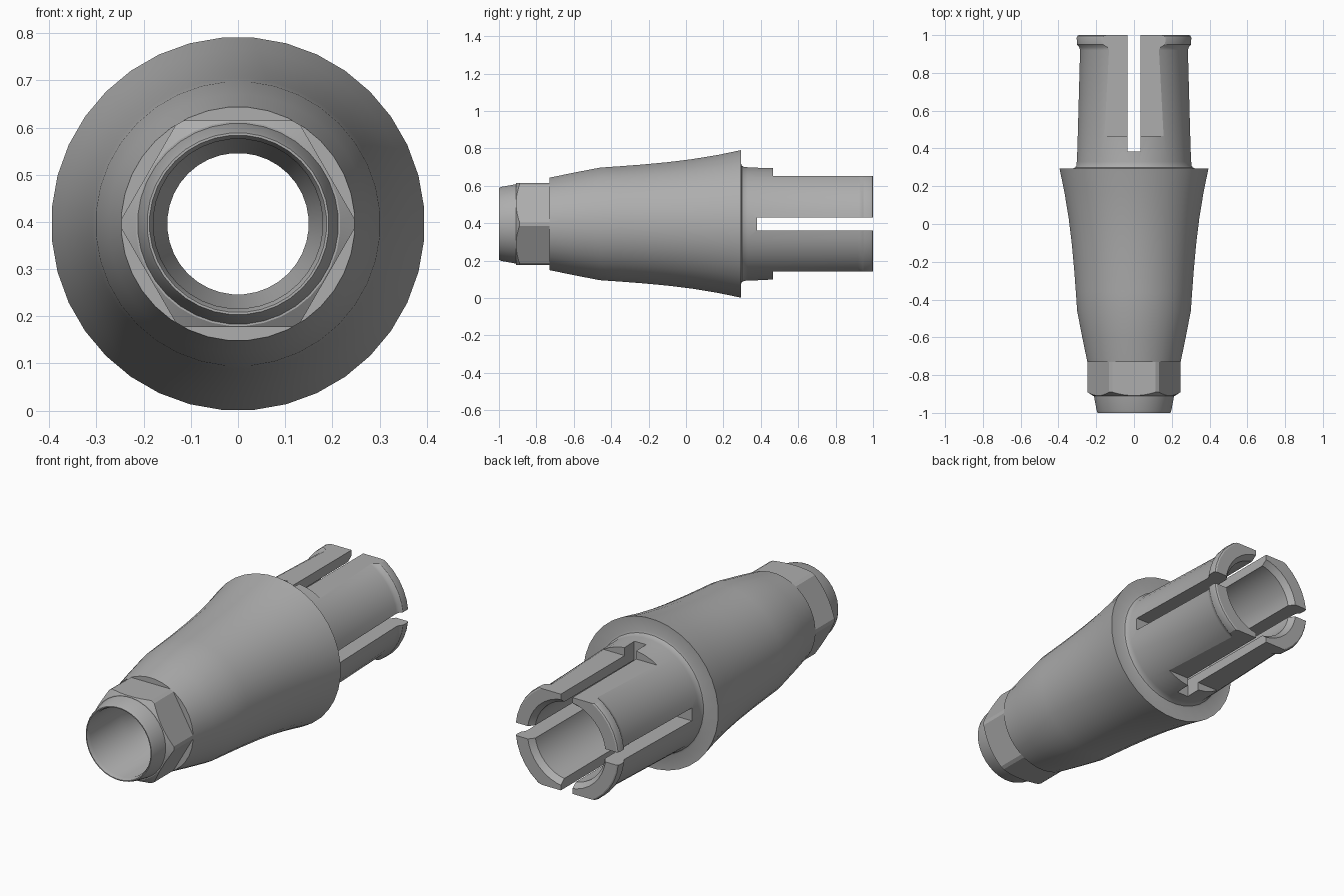
import bpy, bmesh, math
from mathutils import Matrix

cube = bpy.data.objects.get("Cube")
if cube:
    bpy.data.objects.remove(cube, do_unlink=True)

AXIS_Z = 0.396
SIDES = 36

grey = bpy.data.materials.new("plain grey")
grey.use_nodes = True
grey.diffuse_color = (0.42, 0.42, 0.42, 1)
grey.node_tree.nodes["Principled BSDF"].inputs["Base Color"].default_value = (0.42, 0.42, 0.42, 1)


def make_object(name, bm):
    bmesh.ops.recalc_face_normals(bm, faces=bm.faces)
    mesh = bpy.data.meshes.new(name)
    bm.to_mesh(mesh)
    bm.free()
    mesh.materials.append(grey)
    obj = bpy.data.objects.new(name, mesh)
    bpy.context.collection.objects.link(obj)
    return obj


def revolve(name, profile, sides=SIDES, offset=0.5):
    """Spin a closed (y, radius) loop around the long axis."""
    bm = bmesh.new()
    rings = []
    for i in range(sides):
        a = 2 * math.pi * (i + offset) / sides + math.pi / 2 * (offset > 0)
        rings.append([bm.verts.new((r * math.cos(a), y, AXIS_Z + r * math.sin(a)))
                      for y, r in profile])
    n = len(profile)
    for i in range(sides):
        p, q = rings[i], rings[(i + 1) % sides]
        for j in range(n):
            k = (j + 1) % n
            bm.faces.new((p[j], p[k], q[k], q[j]))
    return make_object(name, bm)


def box(name, x, y, z):
    """Box from three (low, high) ranges, z measured from the axis."""
    bm = bmesh.new()
    size = [hi - lo for lo, hi in (x, y, z)]
    mid = [(hi + lo) / 2 for lo, hi in (x, y, z)]
    mid[2] += AXIS_Z
    bmesh.ops.create_cube(bm, size=1, matrix=Matrix.Translation(mid) @ Matrix.Diagonal((*size, 1)))
    return make_object(name, bm)


def carve(obj, tool, operation="DIFFERENCE"):
    mod = obj.modifiers.new("carve", "BOOLEAN")
    mod.operation = operation
    mod.solver = "EXACT"
    mod.object = tool
    bpy.context.view_layer.update()
    mesh = bpy.data.meshes.new_from_object(obj.evaluated_get(bpy.context.evaluated_depsgraph_get()))
    obj.modifiers.clear()
    obj.data = mesh
    bpy.data.objects.remove(tool, do_unlink=True)


def finish(obj):
    bpy.ops.object.select_all(action="DESELECT")
    obj.select_set(True)
    bpy.context.view_layer.objects.active = obj
    bpy.ops.object.shade_smooth_by_angle(angle=math.radians(25))


# Sleeve: nose, tapered body, shoulder and split collar around one bore
outer = [(-1, 0.193), (-0.985, 0.199), (-0.91, 0.213), (-0.89, 0.205), (-0.73, 0.205),
         (-0.73, 0.248), (-0.6, 0.275), (-0.46, 0.302), (-0.36, 0.309), (-0.24, 0.318),
         (-0.1, 0.331), (0.03, 0.347), (0.17, 0.37), (0.295, 0.396),
         (0.295, 0.322), (0.299, 0.312), (0.31, 0.306), (0.33, 0.304),
         (0.92, 0.288), (0.935, 0.292), (0.95, 0.304), (0.985, 0.306), (0.996, 0.302), (1, 0.295)]
bore = [(1, 0.23), (0.97, 0.207), (0.36, 0.205), (0.3, 0.15), (-0.65, 0.15),
        (-0.72, 0.18), (-0.98, 0.18), (-1, 0.188)]
sleeve = revolve("sleeve", outer + bore)

# Flats above and below the collar
for side in (-1, 1):
    carve(sleeve, box("flat_cutter", (-0.5, 0.5), (0.465, 1.2), sorted((side * 0.255, side * 0.6))))

# Crossed slots that split the collar into four fingers
carve(sleeve, box("upright_slot", (-0.034, 0.034), (0.385, 1.2), (-0.5, 0.5)))
carve(sleeve, box("level_slot", (-0.5, 0.5), (0.38, 1.2), (-0.034, 0.034)))
finish(sleeve)

# Hexagonal nut with its front corners chamfered
nut = revolve("hex_nut", [(-0.91, 0.253), (-0.72, 0.253), (-0.72, 0.195), (-0.91, 0.195)], 6, 0)
carve(nut, revolve("chamfer", [(-0.912, 0.214), (-0.89, 0.248), (-0.7, 0.248),
                               (-0.7, 0.19), (-0.912, 0.19)]), "INTERSECT")
finish(nut)
